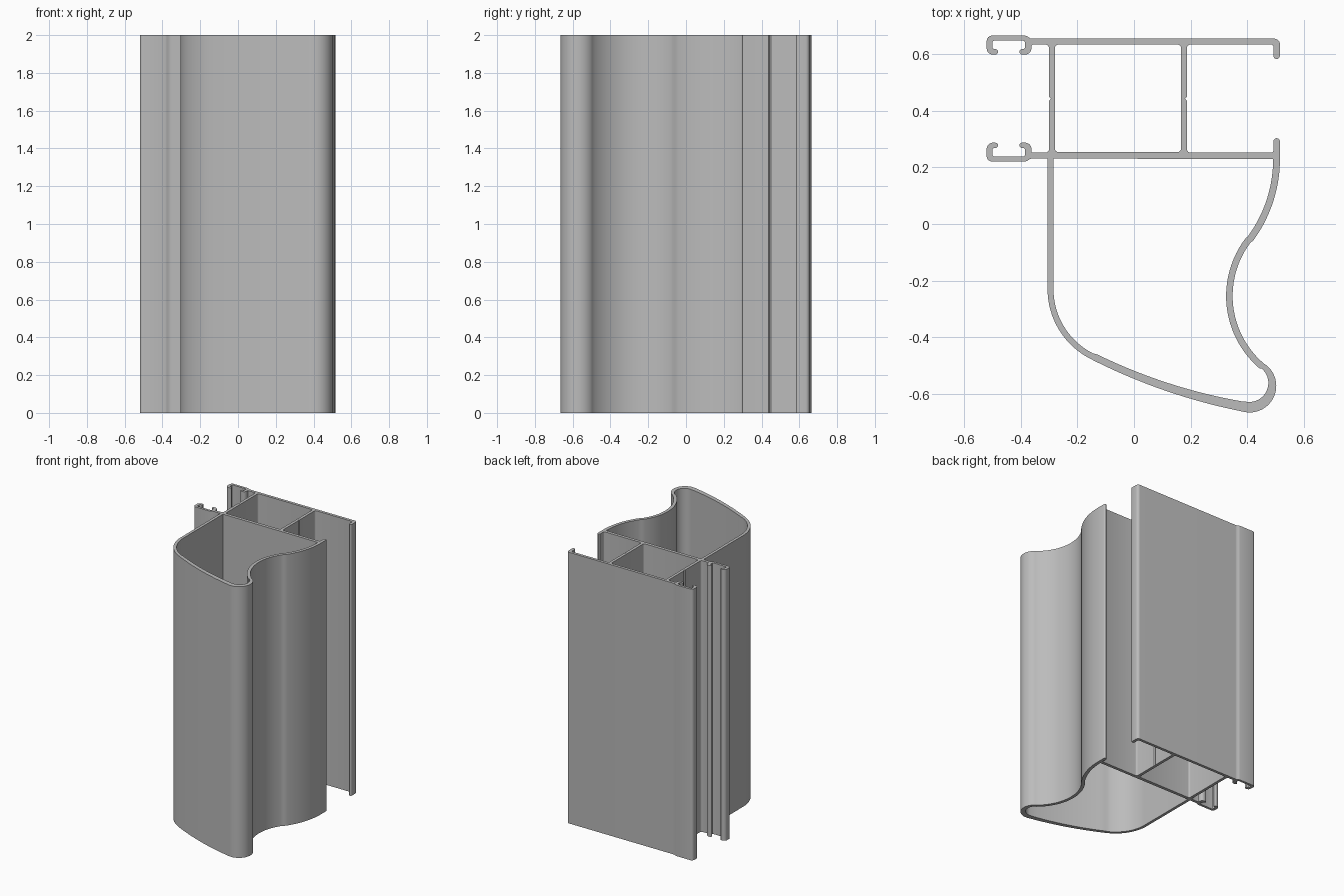
import bpy, bmesh
from math import cos, sin, radians

HEIGHT = 2.0
MID = 0.4425          # symmetry line of the twin flanges

if "Cube" in bpy.data.objects:
    bpy.data.objects.remove(bpy.data.objects["Cube"], do_unlink=True)


def arc(cx, cy, r, start, end, n=6):
    """Points along an arc, angles in degrees."""
    angles = [radians(start + (end - start) * i / n) for i in range(n + 1)]
    return [(cx + r * cos(a), cy + r * sin(a)) for a in angles]


def mirrored(points):
    """Reflect across the flange symmetry line, keeping the winding."""
    return [(x, 2 * MID - y) for x, y in reversed(points)]


def rounded_box(x0, x1, y0, y1, r):
    return (arc(x1 - r, y1 - r, r, 0, 90, 4) + arc(x0 + r, y1 - r, r, 90, 180, 4)
            + arc(x0 + r, y0 + r, r, 180, 270, 4) + arc(x1 - r, y0 + r, r, 270, 360, 4))


# Right web with its score notch, flange underside and end lip
lip = [(0.18, MID), (0.187, MID + 0.007)]
lip += arc(0.199, 0.621, 0.012, 180, 90, 4)
lip += arc(0.484, 0.625, 0.008, 90, 0, 4)
lip += arc(0.5035, 0.5935, 0.0115, 180, 360)

# Open clip channel at the left end of the flange, down to the left web
clip = [(-0.355, 0.654), (-0.366, 0.655), (-0.376, 0.662), (-0.386, 0.665)]
clip += arc(-0.50, 0.645, 0.02, 90, 180)
clip += arc(-0.498, 0.620, 0.022, 180, 270)
clip += arc(-0.489, 0.6075, 0.0095, -90, 90)
clip += arc(-0.493, 0.623, 0.006, 270, 180, 3)
clip += arc(-0.493, 0.641, 0.006, 180, 90, 3)
clip += arc(-0.391, 0.641, 0.006, 90, 0, 3)
clip += arc(-0.391, 0.623, 0.006, 0, -90, 3)
clip += arc(-0.395, 0.6075, 0.0095, 90, 270)
clip += arc(-0.384, 0.620, 0.022, 270, 360)
clip += arc(-0.356, 0.627, 0.006, 180, 90, 3)
clip += arc(-0.312, 0.621, 0.012, 90, 0, 4)
clip += [(-0.30, MID + 0.007), (-0.293, MID)]

# Outer skin of the curved chamber: corner, shallow belly, bulb nose, S curve
skin = [(-0.305, 0.231)]
skin += arc(-0.03, -0.23, 0.275, 180, 243, 16)
skin += arc(0.785, 1.369, 2.07, 243.5, 258.5, 14)
skin += arc(0.408, -0.571, 0.094, 259, 411, 24)
skin += arc(0.661, -0.254, 0.313, 230, 142.6, 24)
skin += arc(0.030, 0.229, 0.485, -36.5, 0, 14)

# Inner face of the curved chamber
chamber = [(-0.284, 0.231)]
chamber += arc(-0.03, -0.23, 0.254, 180, 243, 16)
chamber += arc(0.713, 1.266, 1.921, 244, 260, 14)
chamber += arc(0.407, -0.561, 0.067, 260.5, 410, 20)
chamber += arc(0.661, -0.254, 0.336, 229.5, 142.6, 24)
chamber += arc(0.030, 0.229, 0.461, -36.5, 0, 14)

# Rounded top corner of the upper flange
corner = arc(0.495, 0.634, 0.02, 0, 90)

outline = lip + corner + clip + mirrored(clip)[1:] + skin + mirrored(lip)[:-1]
box_cell = rounded_box(-0.279, 0.166, 0.254, 0.633, 0.012)

# Filled section extruded to full length
curve = bpy.data.curves.new("section", "CURVE")
curve.dimensions = "2D"
curve.fill_mode = "BOTH"
curve.extrude = HEIGHT / 2
for loop in (outline, box_cell, chamber):
    spline = curve.splines.new("POLY")
    spline.points.add(len(loop) - 1)
    for point, (x, y) in zip(spline.points, loop):
        point.co = (x, y, 0, 1)
    spline.use_cyclic_u = True

profile = bpy.data.objects.new("extruded_profile", curve)
bpy.context.collection.objects.link(profile)
bpy.ops.object.select_all(action="DESELECT")
profile.select_set(True)
bpy.context.view_layer.objects.active = profile
bpy.ops.object.convert(target="MESH")
profile = bpy.context.object
profile.name = "extruded_profile"

# Weld caps to walls and stand the profile on the ground
bm = bmesh.new()
bm.from_mesh(profile.data)
bmesh.ops.remove_doubles(bm, verts=bm.verts, dist=0.0001)
bmesh.ops.recalc_face_normals(bm, faces=bm.faces)
bmesh.ops.translate(bm, verts=bm.verts, vec=(0, 0, HEIGHT / 2))
bm.to_mesh(profile.data)
bm.free()

# Plain metal colour
metal = bpy.data.materials.new("plain_grey_metal")
metal.use_nodes = True
grey = (0.5, 0.5, 0.5, 1)
metal.diffuse_color = grey
metal.node_tree.nodes["Principled BSDF"].inputs["Base Color"].default_value = grey
profile.data.materials.clear()
profile.data.materials.append(metal)

bpy.ops.object.shade_smooth_by_angle(angle=radians(30))
